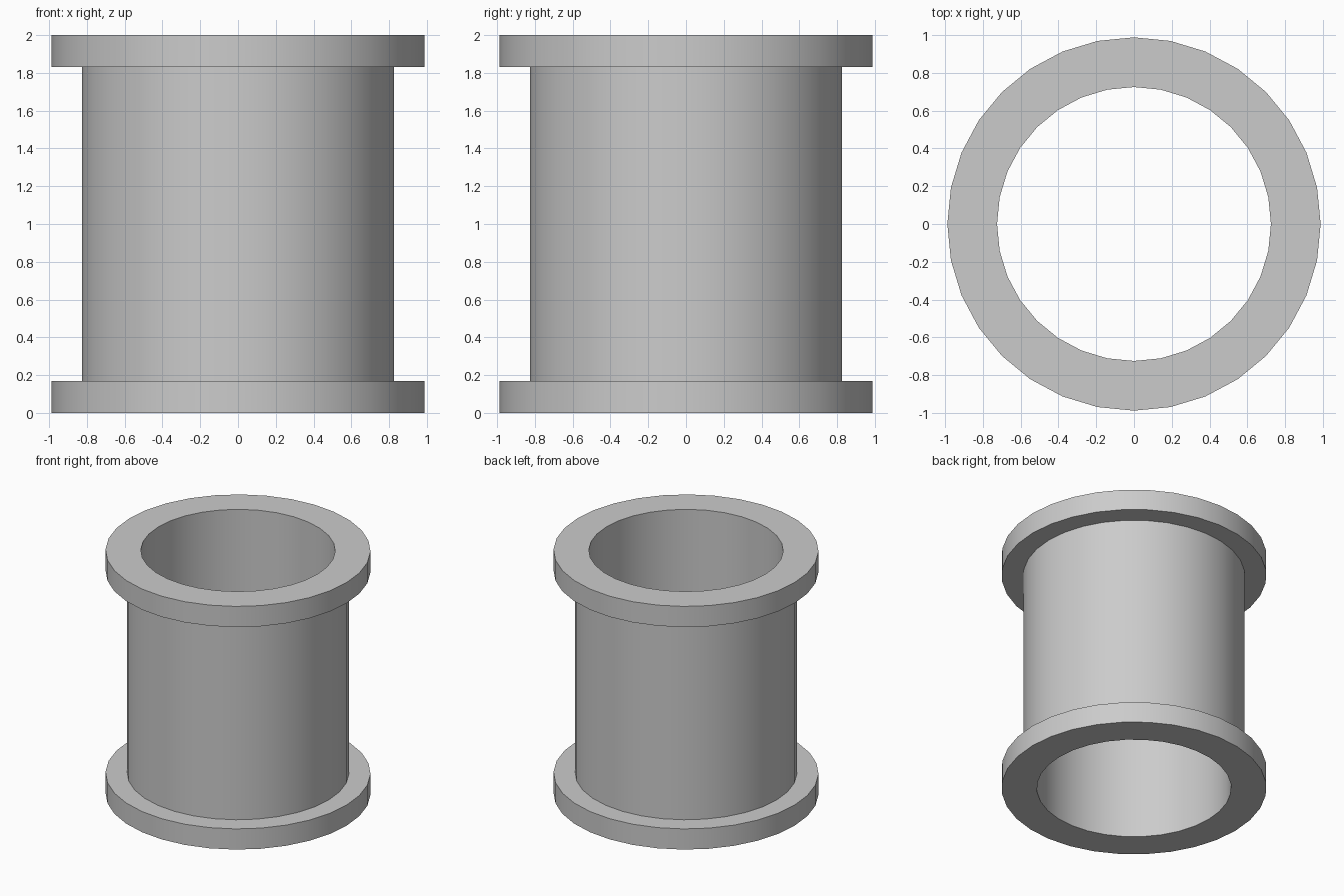
import bpy, bmesh
from math import cos, sin, tau, radians

if "Cube" in bpy.data.objects:
    bpy.data.objects.remove(bpy.data.objects["Cube"])

SIDES = 32
BORE, BODY, FLANGE = 0.725, 0.827, 0.988
THICK, HEIGHT = 0.17, 2.0


def lathe(name, profile):
    """Revolve a closed (radius, z) profile around the z axis."""
    bm = bmesh.new()
    rings = [[bm.verts.new((r * cos(tau * i / SIDES), r * sin(tau * i / SIDES), z))
              for r, z in profile] for i in range(SIDES)]
    n = len(profile)
    for i in range(SIDES):
        a, b = rings[i], rings[(i + 1) % SIDES]
        for j in range(n):
            k = (j + 1) % n
            bm.faces.new((a[j], b[j], b[k], a[k]))
    bmesh.ops.recalc_face_normals(bm, faces=bm.faces[:])
    mesh = bpy.data.meshes.new(name)
    bm.to_mesh(mesh)
    bm.free()
    obj = bpy.data.objects.new(name, mesh)
    bpy.context.collection.objects.link(obj)
    bpy.ops.object.select_all(action='DESELECT')
    obj.select_set(True)
    bpy.context.view_layer.objects.active = obj
    bpy.ops.object.shade_smooth_by_angle(angle=radians(30))
    return obj


# Hollow pipe with a flange at each end, one continuous wall
lathe("flanged_pipe", [
    (BORE, 0), (FLANGE, 0), (FLANGE, THICK), (BODY, THICK),
    (BODY, HEIGHT - THICK), (FLANGE, HEIGHT - THICK),
    (FLANGE, HEIGHT), (BORE, HEIGHT),
])
